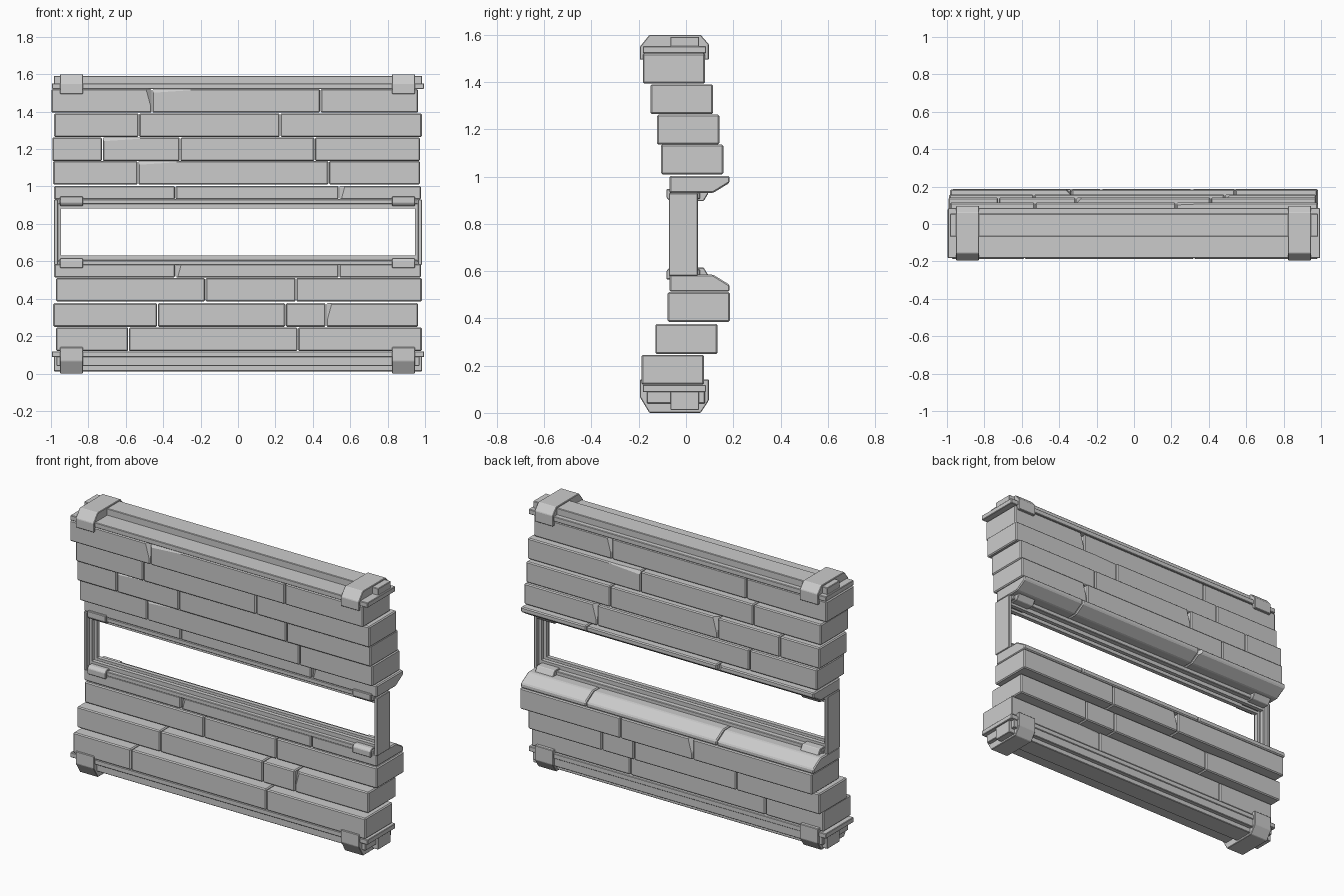
import bpy, bmesh, random
from mathutils import Vector

if "Cube" in bpy.data.objects:
    bpy.data.objects.remove(bpy.data.objects["Cube"])

random.seed(4)
MID = 0.756  # mirror height of the window opening


def prism(name, profile, x0, x1, bevel=0.003, chips=()):
    """Extrude a (y, z) profile along x, bevel the edges, knock off corners."""
    bm = bmesh.new()
    face = bm.faces.new([bm.verts.new((x0, y, z)) for y, z in profile])
    ext = bmesh.ops.extrude_face_region(bm, geom=[face])
    moved = [v for v in ext["geom"] if isinstance(v, bmesh.types.BMVert)]
    bmesh.ops.translate(bm, verts=moved, vec=(x1 - x0, 0, 0))
    bmesh.ops.recalc_face_normals(bm, faces=bm.faces[:])
    if bevel:
        bmesh.ops.bevel(bm, geom=bm.edges[:], offset=bevel, segments=1,
                        profile=0.5, affect='EDGES')
    for signs, size in chips:
        ys, zs = zip(*profile)
        bounds = ((x0, x1), (min(ys), max(ys)), (min(zs), max(zs)))
        corner = Vector([b[s > 0] for b, s in zip(bounds, signs)])
        cut = bmesh.ops.bisect_plane(
            bm, geom=bm.verts[:] + bm.edges[:] + bm.faces[:],
            plane_co=corner - Vector((signs[0] * size[0], 0, 0)),
            plane_no=Vector([s / d for s, d in zip(signs, size)]).normalized(),
            clear_outer=True)
        rim = [e for e in cut["geom_cut"] if isinstance(e, bmesh.types.BMEdge)]
        bmesh.ops.holes_fill(bm, edges=rim, sides=0)
    bmesh.ops.recalc_face_normals(bm, faces=bm.faces[:])
    mesh = bpy.data.meshes.new(name)
    bm.to_mesh(mesh)
    bm.free()
    bpy.context.collection.objects.link(bpy.data.objects.new(name, mesh))


def rect(y0, y1, z0, z1):
    return [(y0, z1), (y1, z1), (y1, z0), (y0, z0)]


def flip(profile, mid=MID):
    return [(y, 2 * mid - z) for y, z in profile]


def course(name, profile, xs):
    """A row of planks; about half of them get a tall or a long chip."""
    for i, (a, b) in enumerate(zip(xs, xs[1:])):
        side = 1 if i == 0 else -1
        face = random.choice((-1, 1))
        chips = random.choice(([], [((side, face, 1), (0.03, 0.03, 0.11))],
                               [((side, face, 1), (0.3, 0.012, 0.02))]))
        prism(f"{name}_{i + 1}", profile, a + 0.002, b - 0.002, 0.006, chips)


# Plain plank courses: bottom height, front depth, joints
planks = [
    (1.395, -0.183, (-1, -0.46, 0.44, 0.965)),
    (1.265, -0.15, (-0.985, -0.53, 0.225, 0.985)),
    (1.136, -0.123, (-0.995, -0.725, -0.31, 0.41, 0.975)),
    (1.01, -0.106, (-0.99, -0.535, 0.485, 0.975)),
    (0.385, -0.078, (-0.975, -0.175, 0.31, 0.985)),
    (0.25, -0.13, (-0.99, -0.43, 0.255, 0.47, 0.965)),
    (0.12, -0.188, (-0.975, -0.585, 0.32, 0.985)),
]
for n, (z, y, xs) in enumerate(planks):
    course(f"plank_course_{n + 1}", rect(y, y + 0.264, z, z + 0.126), xs)

# Sloped courses that shed water above and below the window
ledge = [(-0.07, 0.585), (0.115, 0.585), (0.185, 0.542), (0.185, 0.513), (-0.07, 0.513)]
ledge_joints = (-0.985, -0.335, 0.54, 0.98)
course("sill_course", ledge, ledge_joints)
course("lintel_course", flip(ledge, 0.758), ledge_joints)

# Top and bottom beams: cover strip plus narrow ridge
for end, put in (("top", list), ("bottom", lambda p: flip(p, 0.82))):
    prism(f"{end}_strip", put(rect(-0.183, 0.085, 1.522, 1.552)), -0.995, 0.995)
    prism(f"{end}_ridge", put(rect(-0.066, 0.055, 1.545, 1.592)), -0.985, 0.985)
prism("bottom_beam", rect(-0.066, 0.055, 0.012, 0.1), -0.985, 0.985)
prism("bottom_beam_sides", rect(-0.165, 0.08, 0.04, 0.1), -0.97, 0.97)

# Clamps wrapping the beams and the window rails
top_clamp = [(-0.195, 1.495), (-0.195, 1.55), (-0.155, 1.6),
             (0.062, 1.6), (0.097, 1.56), (0.097, 1.495)]
bottom_clamp = [(y, max(0, 1.6 - z) * 1.34) for y, z in top_clamp]
sill_clamp = [(-0.083, 0.565), (-0.083, 0.6), (-0.07, 0.615),
              (0.075, 0.615), (0.095, 0.582), (0.095, 0.565)]
clamps = {"top_clamp": top_clamp, "bottom_clamp": bottom_clamp,
          "sill_clamp": sill_clamp, "lintel_clamp": flip(sill_clamp)}
for name, profile in clamps.items():
    for side, x in (("left", -0.89), ("right", 0.885)):
        prism(f"{name}_{side}", profile, x - 0.061, x + 0.061)

# Stepped window rails: a base and two guide ridges, repeated above and below
guides = ((-0.045, -0.02), (0.005, 0.03))
for name, put in (("sill", list), ("lintel", flip)):
    prism(f"window_{name}", put(rect(-0.07, 0.06, 0.58, 0.606)), -0.96, 0.96)
    for n, (y0, y1) in enumerate(guides):
        prism(f"{name}_guide_{n + 1}", put(rect(y0, y1, 0.6, 0.63)), -0.96, 0.96, 0)

# Window posts with matching guide strips on the inside
for side, s in (("left", -1), ("right", 1)):
    prism(f"window_post_{side}", rect(-0.073, 0.05, 0.58, 0.93),
          *sorted((s * 0.963, s * 0.983)))
    for n, (y0, y1) in enumerate(guides):
        prism(f"post_guide_{side}_{n + 1}", rect(y0, y1, 0.6, 0.91),
              *sorted((s * 0.947, s * 0.967)), 0)
